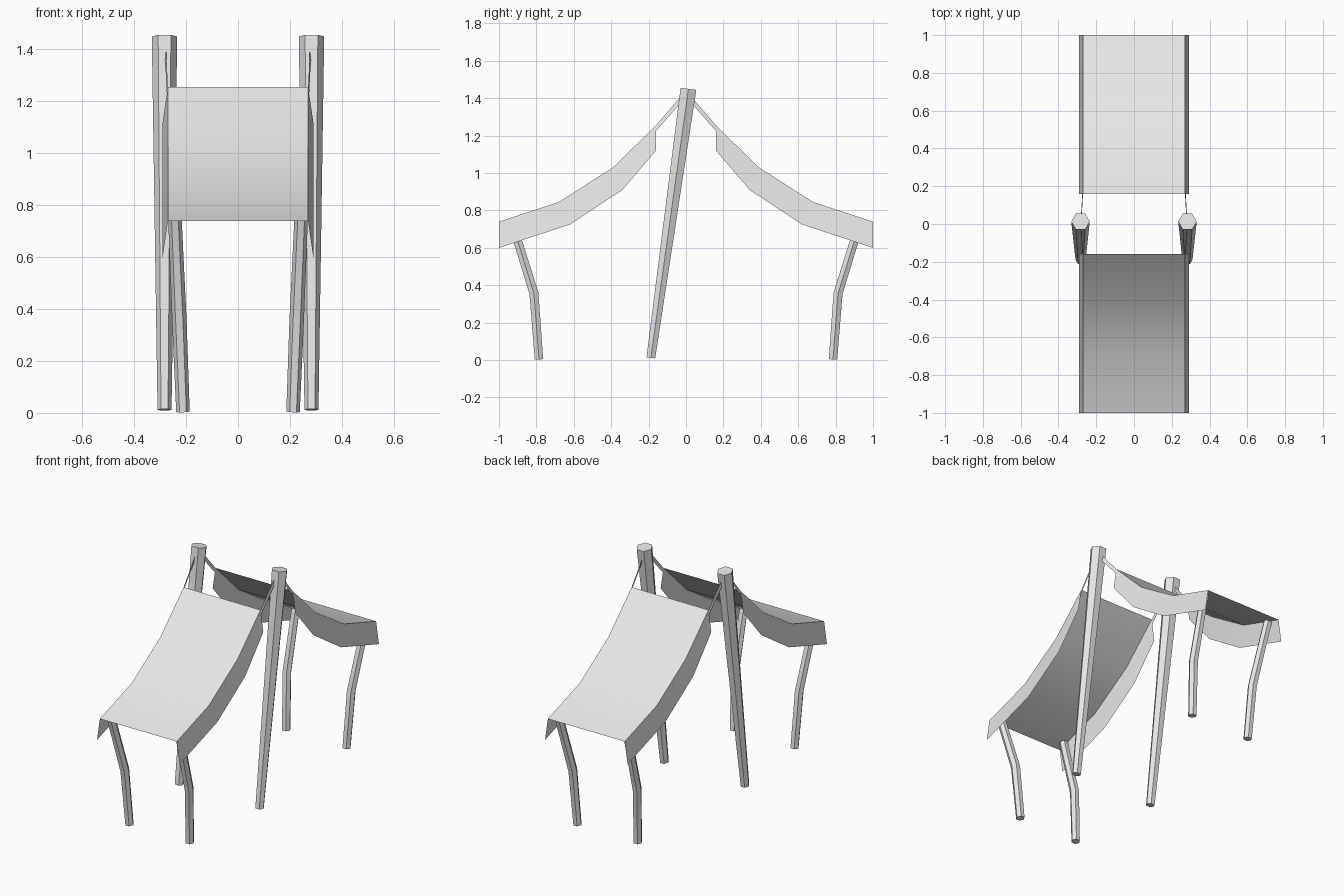
import bpy
import math
from mathutils import Vector

cube = bpy.data.objects.get("Cube")
if cube:
    bpy.data.objects.remove(cube, do_unlink=True)

grey = bpy.data.materials.new("light grey")
grey.use_nodes = True
colour = (0.8, 0.8, 0.8, 1)
grey.diffuse_color = colour
grey.node_tree.nodes["Principled BSDF"].inputs["Base Color"].default_value = colour


def make(name, verts, faces, flip=False):
    """Build a mesh object, smooth along gentle bends and sharp elsewhere."""
    if flip:
        faces = [f[::-1] for f in faces]
    mesh = bpy.data.meshes.new(name)
    mesh.from_pydata(verts, [], faces)
    mesh.materials.append(grey)
    mesh.shade_smooth()
    mesh.set_sharp_from_angle(angle=math.radians(30))
    obj = bpy.data.objects.new(name, mesh)
    bpy.context.collection.objects.link(obj)
    return obj


def hex_tube(name, path, radii):
    """Six-sided closed tube through the path points."""
    points = [Vector(p) for p in path]
    verts, faces, n = [], [], 6
    for i, p in enumerate(points):
        before, after = points[max(i - 1, 0)], points[min(i + 1, len(points) - 1)]
        tangent = (after - before).normalized()
        v = tangent.cross(Vector((1, 0, 0))).normalized()
        u = v.cross(tangent)
        for k in range(n):
            a = math.tau * k / n
            verts.append(p + radii[i] * (u * math.cos(a) + v * math.sin(a)))
    for r in range(len(points) - 1):
        for k in range(n):
            j = (k + 1) % n
            faces.append((r * n + k, r * n + j, (r + 1) * n + j, (r + 1) * n + k))
    faces.append(tuple(reversed(range(n))))
    faces.append(tuple(range(len(verts) - n, len(verts))))
    return make(name, verts, faces)


# Canopy section: ridge line and lower valance line, as (distance from centre, height)
TOP = [(1, 0.74), (0.68, 0.845), (0.39, 1.03), (0.16, 1.255)]
HEM = [(1, 0.60), (0.62, 0.725), (0.34, 0.91), (0.16, 1.12)]
X_TOP, X_HEM = 0.27, 0.29

for end, s in (("front", -1), ("back", 1)):
    # Sagging canopy with a flared valance on both sides
    verts, faces = [], []
    for (ty, tz), (hy, hz) in zip(TOP, HEM):
        verts += [(-X_HEM, s * hy, hz), (-X_TOP, s * ty, tz),
                  (X_TOP, s * ty, tz), (X_HEM, s * hy, hz)]
    for r in range(len(TOP) - 1):
        for k in range(3):
            a = r * 4 + k
            faces.append((a, a + 1, a + 5, a + 4))
    make(end + "_canopy", verts, faces, flip=(s < 0))

    for side, m in (("right", -1), ("left", 1)):
        # Flat strap from the canopy corner to the pole
        strap = [(m * X_TOP, s * 0.16, 1.255), (m * 0.274, s * 0.16, 1.225),
                 (m * 0.282, s * 0.015, 1.39), (m * 0.278, s * 0.015, 1.425)]
        make(f"{end}_{side}_strap", strap, [(0, 1, 2, 3)], flip=(s * m > 0))

        # Bent leg under the canopy's outer end
        hex_tube(f"{end}_{side}_leg",
                 [(m * 0.212, s * 0.786, 0.004), (m * 0.226, s * 0.813, 0.357),
                  (m * 0.243, s * 0.934, 0.748)],
                 [0.026, 0.028, 0.026])

# Two tall leaning poles, wider at the top
for side, m in (("right", -1), ("left", 1)):
    hex_tube(side + "_pole",
             [(m * 0.283, -0.188, 0.012), (m * 0.283, 0.013, 1.45)],
             [0.027, 0.049])
